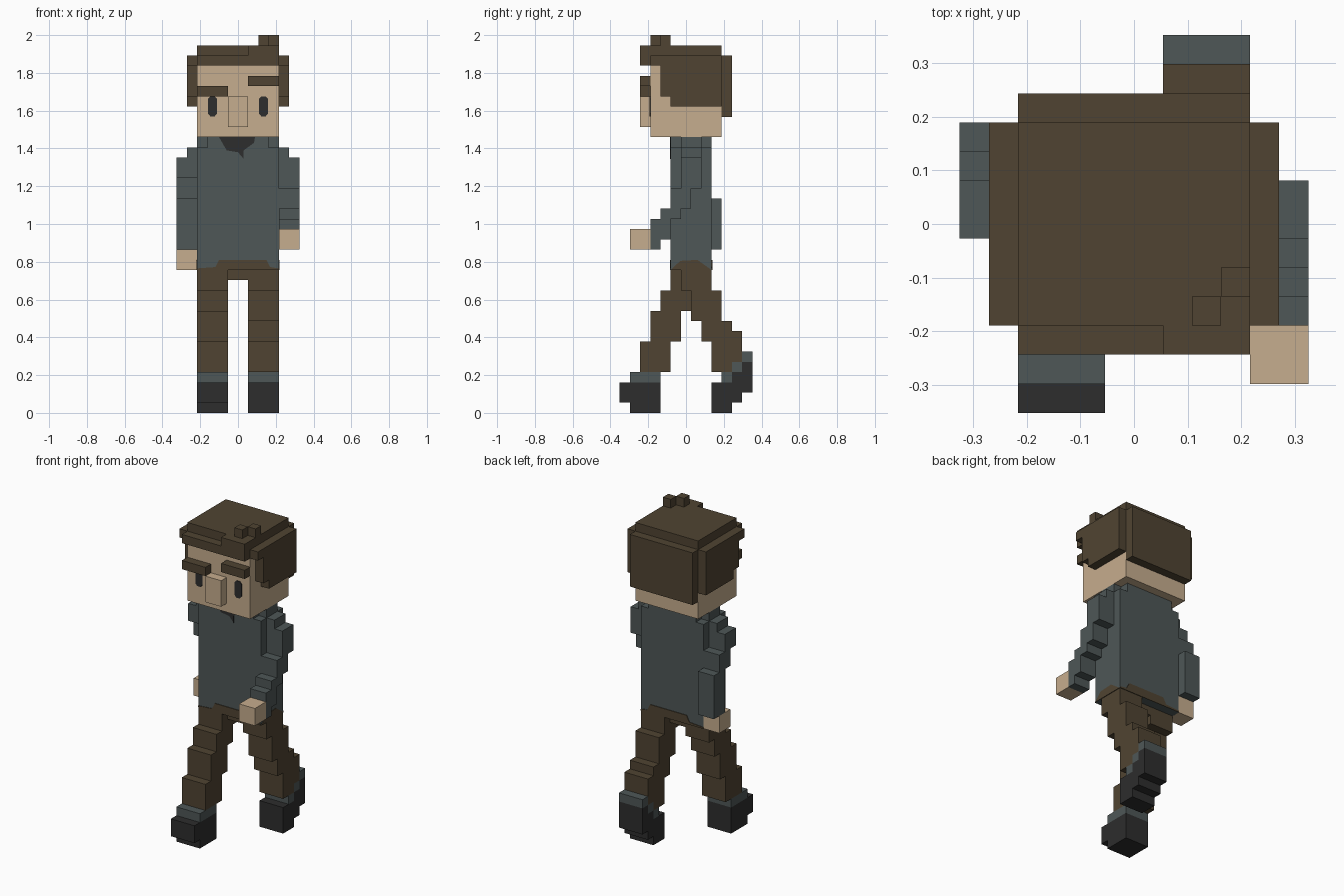
import bpy, bmesh
from mathutils import Vector

if "Cube" in bpy.data.objects:
    bpy.data.objects.remove(bpy.data.objects["Cube"])

V = 2 / 37  # size of one cube


def material(name, r, g, b):
    lin = [((c / 255 + 0.055) / 1.055) ** 2.4 for c in (r, g, b)]
    m = bpy.data.materials.new(name)
    m.diffuse_color = (*lin, 1)
    m.use_nodes = True
    m.node_tree.nodes["Principled BSDF"].inputs["Base Color"].default_value = m.diffuse_color
    return m


SKIN = material("skin", 198, 173, 142)
BROWN = material("dark_brown", 80, 68, 50)
GREY = material("slate_grey", 78, 87, 87)
BLACK = material("charcoal", 45, 45, 45)


def finish(bm, name, mat):
    bmesh.ops.recalc_face_normals(bm, faces=bm.faces[:])
    me = bpy.data.meshes.new(name)
    bm.to_mesh(me)
    bm.free()
    me.materials.append(mat)
    bpy.context.collection.objects.link(bpy.data.objects.new(name, me))


def blocks(name, mat, *boxes):
    """Outer skin of a union of cube blocks (x0, x1, y0, y1, z0, z1); y counts from the front."""
    cells = {(x, y, z) for a, b, c, d, e, f in boxes
             for x in range(a, b) for y in range(c, d) for z in range(e, f)}
    bm = bmesh.new()
    verts = {}

    def vert(p):
        if p not in verts:
            verts[p] = bm.verts.new((p[0] * V, (p[1] - 6.5) * V, p[2] * V))
        return verts[p]

    for cell in cells:
        for ax in range(3):
            for side in (0, 1):
                n = list(cell)
                n[ax] += 2 * side - 1
                if tuple(n) in cells:
                    continue
                u, w = (ax + 1) % 3, (ax + 2) % 3
                loop = []
                for du, dw in ((0, 0), (1, 0), (1, 1), (0, 1)):
                    p = list(cell)
                    p[ax] += side
                    p[u] += du
                    p[w] += dw
                    loop.append(vert(tuple(p)))
                bm.faces.new(loop if side else loop[::-1])
    bmesh.ops.dissolve_limit(bm, angle_limit=0.01, verts=bm.verts[:], edges=bm.edges[:])
    finish(bm, name, mat)


def plate(name, mat, pts, axis, pos, sign):
    """Thin painted plate; pts are (x or y, z), lying on the plane axis = pos."""
    bm = bmesh.new()
    vs = [bm.verts.new((a, pos, z) if axis == 1 else (pos, a, z)) for a, z in pts]
    face = bm.faces.new(vs)
    ext = bmesh.ops.extrude_face_region(bm, geom=[face])
    step = Vector((0, 0, 0))
    step[axis] = sign * 0.004
    bmesh.ops.translate(bm, vec=step, verts=[v for v in ext["geom"] if isinstance(v, bmesh.types.BMVert)])
    finish(bm, name, mat)


# Head and face
blocks("head", SKIN, (-4, 4, 3, 10, 27, 35))
blocks("nose", SKIN, (-1, 1, 2, 3, 28, 31))
blocks("left_eyebrow", BROWN, (-4, -1, 2, 3, 31, 32))
blocks("right_eyebrow", BROWN, (1, 4, 2, 3, 32, 33))
for label, s in (("left", -1), ("right", 1)):
    c, w, k = s * 0.135, 0.024, 0.012
    plate(label + "_eye", BLACK,
          [(c - w, 1.585), (c - k, 1.57), (c + k, 1.57), (c + w, 1.585),
           (c + w, 1.662), (c + k, 1.676), (c - k, 1.676), (c - w, 1.662)], 1, -3.5 * V, -1)

# Hair: cap, fringe, back, tufts and sides
blocks("hair", BROWN,
       (-4, 4, 3, 10, 35, 36), (-4, 4, 2, 3, 34, 35), (1, 4, 2, 3, 35, 36),
       (-4, 4, 10, 11, 29, 35), (2, 3, 3, 4, 36, 37), (3, 4, 4, 5, 36, 37))
for label, x in (("left", -5), ("right", 4)):
    blocks(label + "_side_hair", BROWN, (x, x + 1, 3, 10, 34, 35),
           (x, x + 1, 4, 10, 31, 34), (x, x + 1, 5, 10, 30, 31))

# Torso with sloped shoulders, collar opening and waistline
blocks("jumper", GREY, (-4, 4, 5, 9, 14, 26), (-3, 3, 5, 9, 26, 27), (-4, 4, 6, 8, 26, 27))
plate("collar_opening", BLACK,
      [(-0.1, 27 * V), (-0.06, 1.39), (0, 1.38), (0.03, 1.345), (0.03, 1.39),
       (0.085, 1.43), (0.09, 27 * V)], 1, -1.5 * V, -1)
for label, y, s in (("front", -1.5, -1), ("back", 2.5, 1)):
    plate(label + "_waist", BROWN,
          [(-4 * V, 14 * V), (-4 * V, 0.765), (-0.12, 0.772), (-0.1, 0.81), (0.15, 0.81),
           (0.17, 0.772), (4 * V, 0.765), (4 * V, 14 * V)], 1, y * V, s)
for label, s in (("left", -1), ("right", 1)):
    plate(label + "_waist", BROWN,
          [(-1.5 * V, 14 * V), (-0.03, 0.805), (0.06, 0.81), (2.5 * V, 14 * V)], 0, s * 4 * V, s)

# Right arm swings forward
blocks("right_sleeve", GREY, (4, 5, 6, 8, 25, 26), (4, 6, 6, 8, 22, 25), (4, 6, 5, 7, 20, 22),
       (4, 6, 4, 6, 19, 20), (4, 6, 3, 5, 17, 19), (4, 6, 3, 4, 16, 17))
blocks("right_hand", SKIN, (4, 6, 1, 3, 16, 18))

# Left arm swings back
blocks("left_sleeve", GREY, (-5, -4, 6, 8, 25, 26), (-6, -4, 6, 8, 23, 25),
       (-6, -4, 7, 9, 21, 23), (-6, -4, 8, 10, 16, 21))
blocks("left_hand", SKIN, (-6, -4, 7, 9, 14, 16))

# Trousers: crotch, left leg striding forward, right leg trailing
blocks("crotch", BROWN, (-1, 1, 6, 8, 13, 14))
blocks("left_leg", BROWN, (-4, -1, 5, 8, 12, 14), (-4, -1, 4, 7, 10, 12),
       (-4, -1, 3, 6, 7, 10), (-4, -1, 2, 5, 4, 7))
blocks("right_leg", BROWN, (1, 4, 6, 9, 12, 14), (1, 4, 7, 10, 9, 12), (1, 4, 8, 11, 8, 9),
       (1, 4, 8, 12, 7, 8), (1, 4, 9, 12, 5, 7), (1, 4, 9, 11, 4, 5))

# Shoes with grey ankle cuffs
blocks("left_cuff", GREY, (-4, -1, 1, 4, 3, 4))
blocks("left_shoe", BLACK, (-4, -1, 0, 4, 1, 3), (-4, -1, 1, 4, 0, 1))
blocks("right_cuff", GREY, (1, 4, 10, 11, 3, 4), (1, 4, 11, 12, 4, 5), (1, 4, 12, 13, 5, 6))
blocks("right_shoe", BLACK, (1, 4, 9, 11, 0, 1), (1, 4, 9, 12, 1, 2), (1, 4, 9, 13, 2, 3),
       (1, 4, 11, 13, 3, 4), (1, 4, 12, 13, 4, 5))
